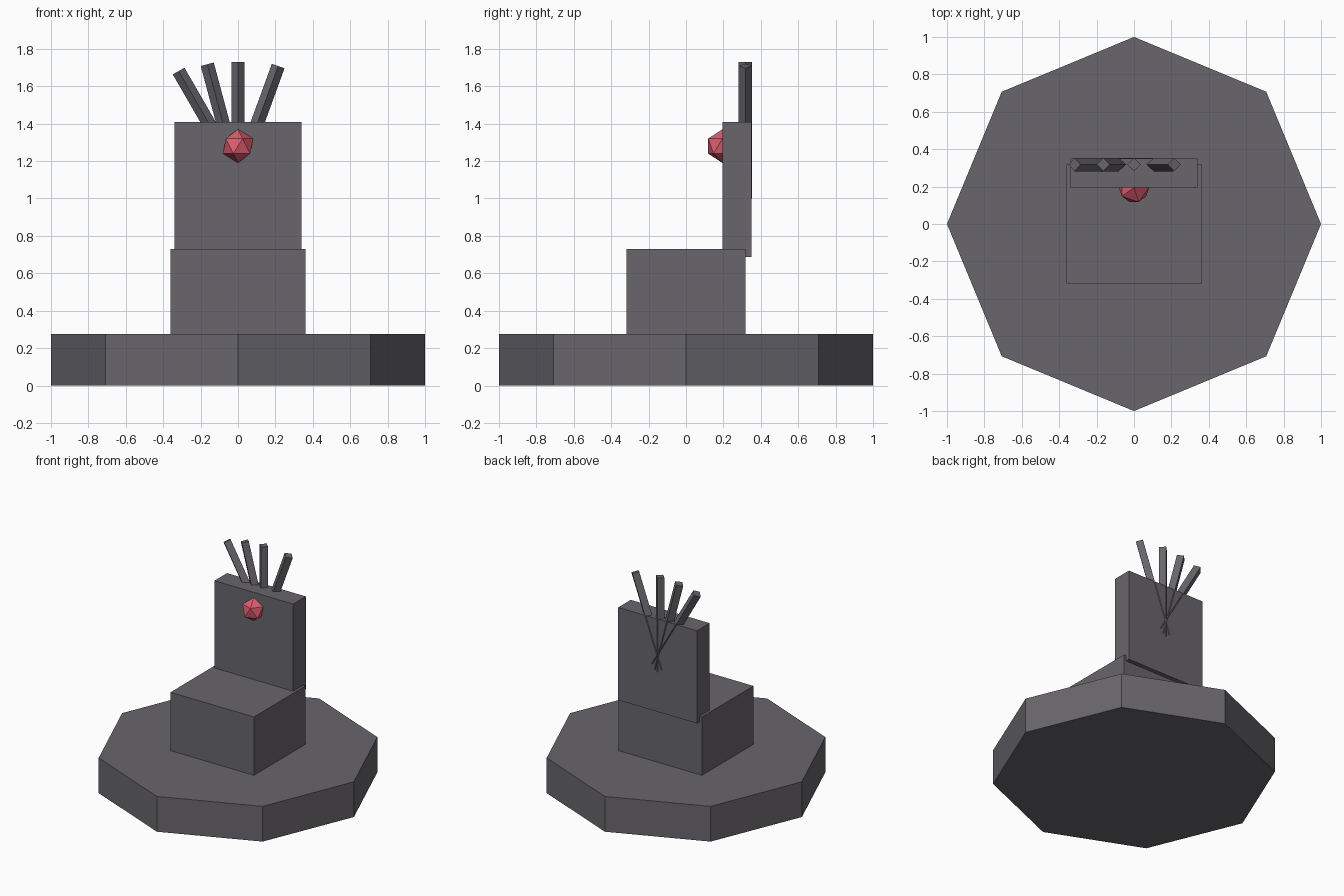
import bpy
from math import radians

default = bpy.data.objects.get("Cube")
if default:
    bpy.data.objects.remove(default, do_unlink=True)


def material(name, color):
    mat = bpy.data.materials.new(name)
    mat.use_nodes = True
    mat.diffuse_color = color
    mat.node_tree.nodes["Principled BSDF"].inputs["Base Color"].default_value = color
    return mat


stone = material("dark stone grey", (0.14, 0.133, 0.15, 1))
ruby = material("ruby red", (0.72, 0.11, 0.16, 1))


def finish(name, mat):
    obj = bpy.context.object
    obj.name = obj.data.name = name
    obj.data.materials.append(mat)
    return obj


def box(name, low, high, mat):
    center = [(a + b) / 2 for a, b in zip(low, high)]
    bpy.ops.mesh.primitive_cube_add(size=1, location=center)
    obj = finish(name, mat)
    obj.scale = [b - a for a, b in zip(low, high)]


# Octagonal platform with corners on the axes
bpy.ops.mesh.primitive_cylinder_add(vertices=8, radius=1, depth=0.275, location=(0, 0, 0.1375))
finish("platform", stone)

# Seat block and backrest slab
box("seat", (-0.36, -0.317, 0.275), (0.36, 0.317, 0.73), stone)
box("backrest", (-0.34, 0.195, 0.687), (0.34, 0.35, 1.41), stone)

# Gem set into the front of the backrest
bpy.ops.mesh.primitive_ico_sphere_add(subdivisions=1, radius=0.09, location=(0, 0.195, 1.28))
finish("gem", ruby)

# Fan of square spikes passing down through the backrest
for i, (x, tilt) in enumerate([(-0.135, -30), (-0.07, -15), (0, 0), (0.09, 20)]):
    bpy.ops.mesh.primitive_cylinder_add(vertices=4, radius=0.036, depth=0.73,
                                        location=(x, 0.318, 1.365),
                                        rotation=(0, radians(tilt), 0))
    finish(f"spike_{i + 1}", stone)
